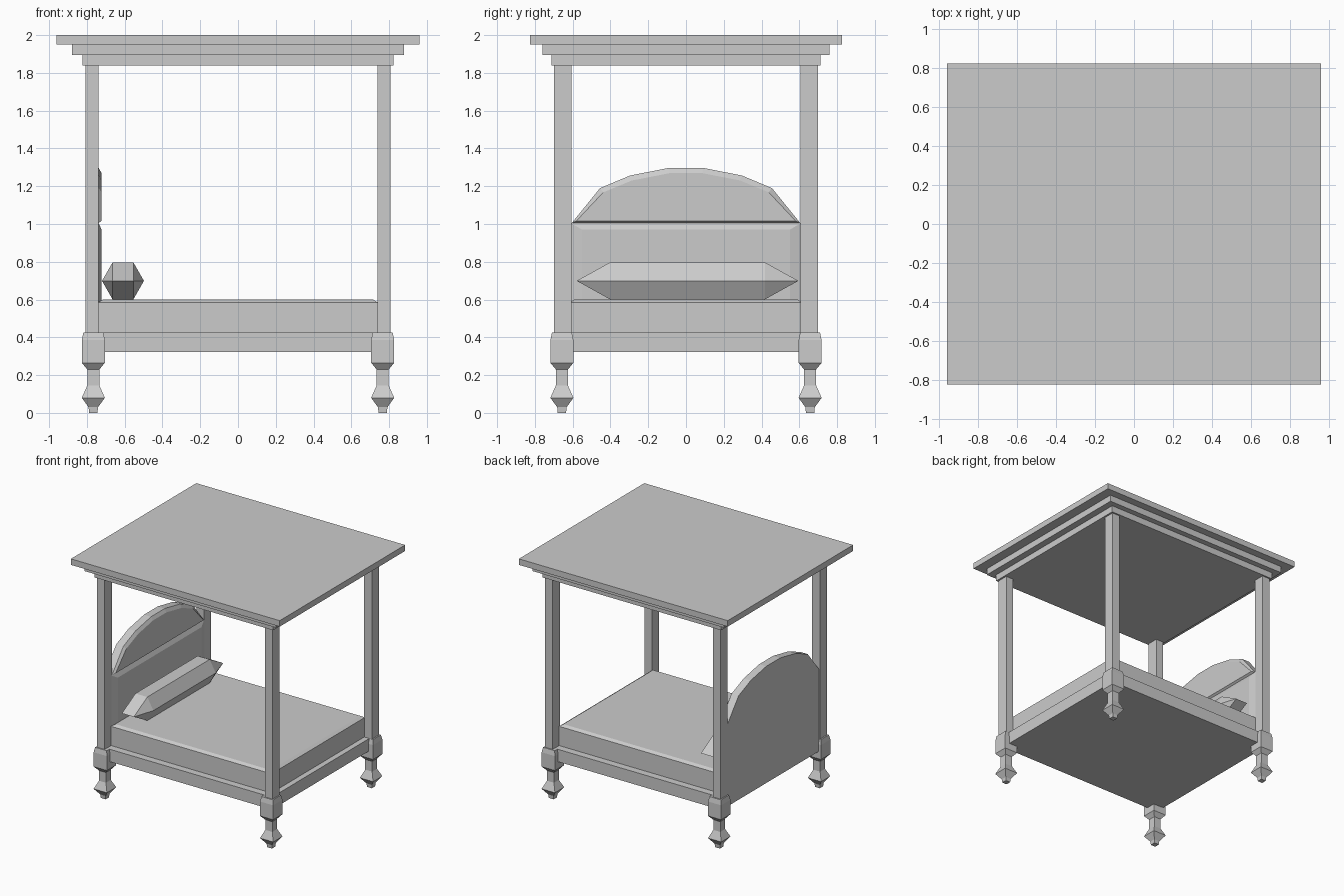
import bpy, bmesh
from mathutils import Vector

if "Cube" in bpy.data.objects:
    bpy.data.objects.remove(bpy.data.objects["Cube"])


def finish(bm, name):
    bmesh.ops.recalc_face_normals(bm, faces=bm.faces)
    mesh = bpy.data.meshes.new(name)
    bm.to_mesh(mesh)
    bm.free()
    obj = bpy.data.objects.new(name, mesh)
    bpy.context.collection.objects.link(obj)
    return obj


def loft(bm, rings):
    """Join equal-length rings of points into a capped solid."""
    loops = [[bm.verts.new(p) for p in ring] for ring in rings]
    n = len(loops[0])
    for a, b in zip(loops, loops[1:]):
        for i in range(n):
            j = (i + 1) % n
            bm.faces.new((a[i], a[j], b[j], b[i]))
    bm.faces.new(loops[0])
    return bm.faces.new(loops[-1])


def rect(hx, hy, z, cx=0, cy=0):
    return [(cx + sx * hx, cy + sy * hy, z)
            for sx, sy in ((-1, -1), (1, -1), (1, 1), (-1, 1))]


def stack(name, levels, cx=0, cy=0):
    """Rectangular solid from (half x, half y, z) levels."""
    bm = bmesh.new()
    loft(bm, [rect(hx, hy, z, cx, cy) for hx, hy, z in levels])
    return finish(bm, name)


# Stepped canopy
stack("canopy", [(0.823, 0.713, 1.84), (0.823, 0.713, 1.895),
                 (0.88, 0.76, 1.895), (0.88, 0.76, 1.95),
                 (0.962, 0.825, 1.95), (0.962, 0.825, 2.0)])

# Four posts and square turned legs
leg_profile = [(0.022, 0.0), (0.025, 0.03), (0.061, 0.08), (0.032, 0.145),
               (0.032, 0.23), (0.061, 0.265), (0.061, 0.385), (0.053, 0.425)]
for sx, side in ((-1, "head"), (1, "foot")):
    for sy, end in ((-1, "front"), (1, "back")):
        stack(f"{side}_{end}_post", [(0.035, 0.047, 0.4), (0.035, 0.047, 1.84)],
              sx * 0.773, sy * 0.653)
        stack(f"{side}_{end}_leg", [(r, r, z) for r, z in leg_profile],
              sx * 0.766, sy * 0.657)

# Bed frame and mattress
stack("bed_frame", [(0.785, 0.675, 0.322), (0.785, 0.675, 0.425)])
stack("mattress", [(0.739, 0.615, 0.42), (0.739, 0.615, 0.585),
                   (0.715, 0.59, 0.6)])

# Headboard: plain lower panel and arched upper panel, bevelled on the front
BACK, EDGE, FRONT = -0.803, -0.738, -0.722
bm = bmesh.new()
loft(bm, [[(x, s * w, z) for s, z in ((-1, 0.325), (1, 0.325), (1, top), (-1, top))]
          for x, w, top in ((BACK, 0.61, 1.005), (EDGE, 0.61, 1.005),
                            (FRONT, 0.55, 0.97))])
finish(bm, "headboard_lower_panel")

half_arch = [(0.605, 1.005), (0.455, 1.19), (0.295, 1.257), (0.09, 1.297)]
arch = half_arch + [(-y, z) for y, z in reversed(half_arch)]
bm = bmesh.new()
face = loft(bm, [[(x, y, z) for y, z in arch] for x in (BACK, EDGE)])
bm.normal_update()
bmesh.ops.recalc_face_normals(bm, faces=bm.faces)
bmesh.ops.inset_region(bm, faces=[face], thickness=0.028)
for v in face.verts:
    v.co.x = FRONT
finish(bm, "headboard_arch")

# Faceted bolster pillow
bm = bmesh.new()
cx, cy, cz = -0.609, -0.008 + 0.016, 0.699
for sx in (-1, 1):
    for sy in (-1, 1):
        for x, y, z in ((0.055, 0.41, 0.098), (0.055, 0.41, -0.098),
                        (0.111, 0.41, 0), (0.055, 0.587, 0)):
            bm.verts.new((cx + sx * x, cy + sy * y, cz + z))
bmesh.ops.convex_hull(bm, input=bm.verts)
bmesh.ops.dissolve_limit(bm, angle_limit=0.01, verts=bm.verts, edges=bm.edges)
finish(bm, "bolster_pillow")
